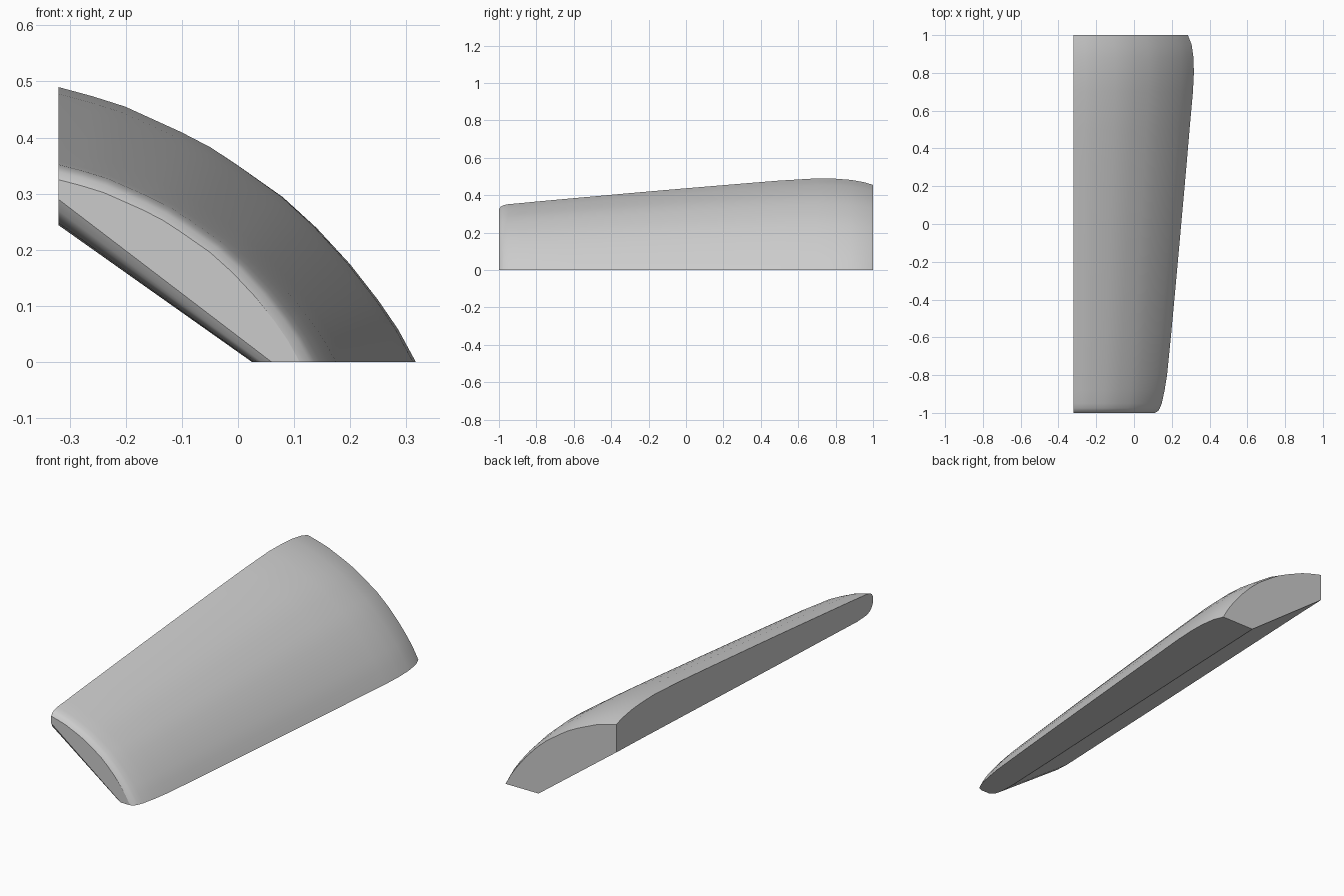
import bpy, bmesh, math

if "Cube" in bpy.data.objects:
    bpy.data.objects.remove(bpy.data.objects["Cube"])

LEFT = -0.32  # flat cut side

# Normalised outer arc, from the cut side down to the ground edge
ARC = [(0, 1), (.095, .967), (.188, .929), (.345, .837), (.43, .78), (.502, .718),
       (.628, .602), (.722, .49), (.816, .357), (.895, .225), (.95, .12), (1, 0)]

# Stations along the length: y, outer top z, outer ground x, inner top z, inner ground x
STATIONS = [
    (-1.00, .325, .110, .290, .060),
    (-.99, .339, .128, .270, .043),
    (-.975, .347, .137, .257, .034),
    (-.95, .352, .147, .248, .028),
    (-.88, .358, .162, .244, .025),
    (-.80, .366, .175, .247, .028),
    (-.60, .384, .195, .255, .036),
    (-.30, .411, .223, .266, .050),
    (.00, .437, .250, .278, .063),
    (.30, .462, .277, .290, .076),
    (.50, .478, .294, .298, .085),
    (.70, .490, .312, .306, .093),
    (.80, .488, .317, .310, .097),
    (.88, .482, .315, .313, .100),
    (.95, .470, .305, .315, .103),
    (1.00, .455, .285, .317, .105),
]


def section(bm, y, top, edge, inner_top, inner_edge):
    """One closed cross-section: curved outside, slanted flat underside."""
    pts = [(LEFT + u * (edge - LEFT), v * top) for u, v in ARC]
    pts += [(inner_edge, 0), (LEFT, inner_top)]
    return [bm.verts.new((x, y, z)) for x, z in pts]


# Tapered shell body
bm = bmesh.new()
rings = [section(bm, *s) for s in STATIONS]
n = len(rings[0])
for a, b in zip(rings, rings[1:]):
    for i in range(n):
        j = (i + 1) % n
        bm.faces.new((a[i], a[j], b[j], b[i]))
bm.faces.new(rings[0])
bm.faces.new(rings[-1])
bmesh.ops.recalc_face_normals(bm, faces=bm.faces)
mesh = bpy.data.meshes.new("curved_shell")
bm.to_mesh(mesh)
bm.free()

grey = bpy.data.materials.new("light grey")
grey.diffuse_color = (.6, .6, .6, 1)
grey.use_nodes = True
grey.node_tree.nodes["Principled BSDF"].inputs["Base Color"].default_value = grey.diffuse_color
mesh.materials.append(grey)

shell = bpy.data.objects.new("curved_shell", mesh)
bpy.context.collection.objects.link(shell)
bpy.context.view_layer.objects.active = shell
shell.select_set(True)
bpy.ops.object.shade_smooth_by_angle(angle=math.radians(30))
